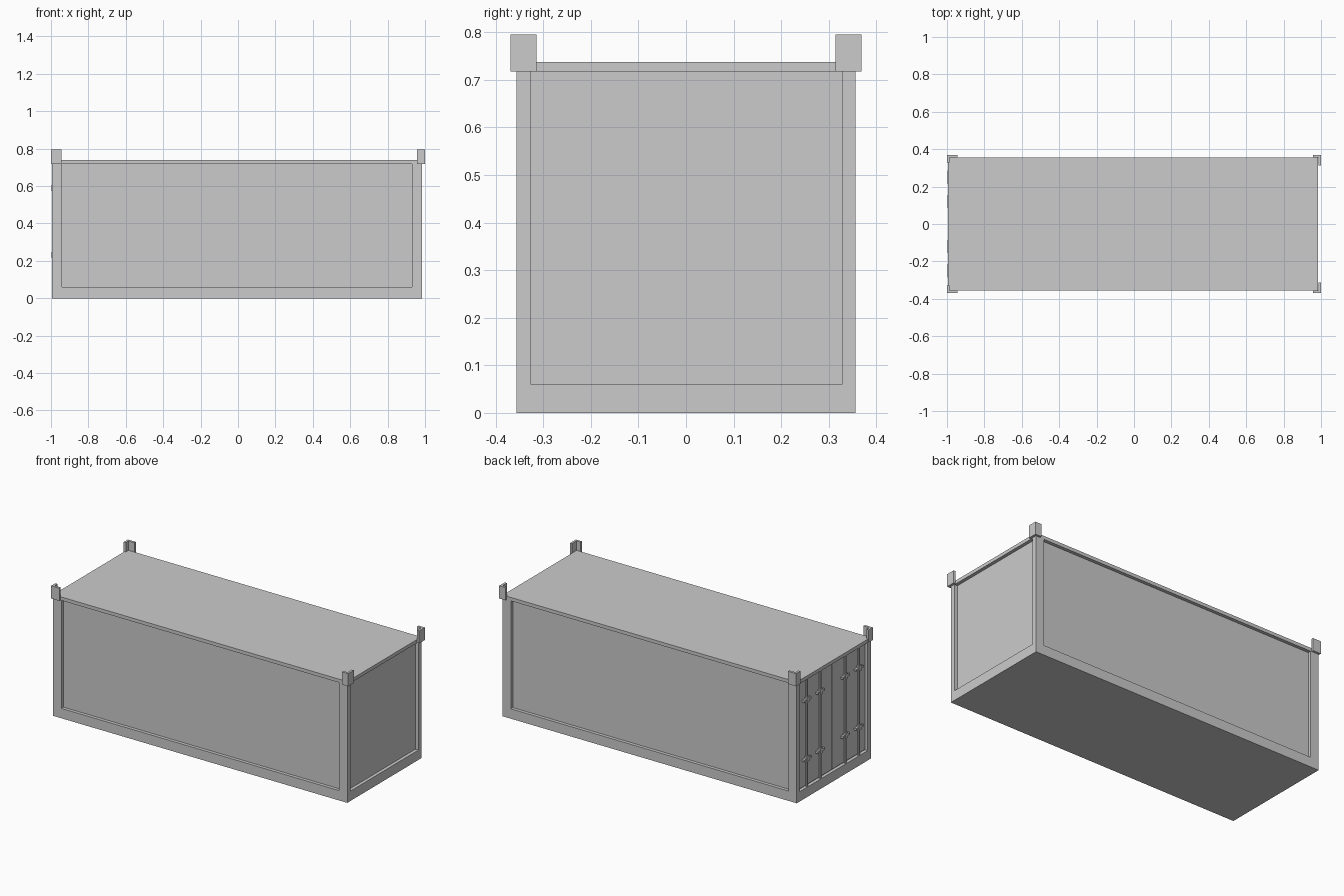
import bpy, bmesh
from mathutils import Vector

if "Cube" in bpy.data.objects:
    bpy.data.objects.remove(bpy.data.objects["Cube"])

X0, X1, Y, H = -0.995, 0.985, 0.356, 0.738
DEPTH = 0.02


def finish(bm, name):
    bmesh.ops.recalc_face_normals(bm, faces=bm.faces)
    me = bpy.data.meshes.new(name)
    bm.to_mesh(me)
    bm.free()
    ob = bpy.data.objects.new(name, me)
    bpy.context.collection.objects.link(ob)
    return ob


def add_box(bm, lo, hi):
    vs = bmesh.ops.create_cube(bm, size=1)["verts"]
    for v in vs:
        v.co = Vector([lo[i] + (v.co[i] + 0.5) * (hi[i] - lo[i]) for i in range(3)])


def box(name, lo, hi):
    bm = bmesh.new()
    add_box(bm, lo, hi)
    return finish(bm, name)


# Container body with a recessed panel on each of the four walls
bm = bmesh.new()
add_box(bm, (X0, -Y, 0), (X1, Y, H))
bm.normal_update()
for f in [f for f in bm.faces if abs(f.normal.z) < 0.5]:
    n = f.normal.copy()
    axis = 1 if abs(n.x) > 0.5 else 0
    lo, hi = (-0.326, 0.328) if axis else (-0.94, 0.93)
    mid = f.calc_center_median()[axis]
    bmesh.ops.inset_individual(bm, faces=[f], thickness=0.02)
    for v in f.verts:
        v.co[axis] = lo if v.co[axis] < mid else hi
        v.co.z = 0.06 if v.co.z < H / 2 else 0.717
    inner = bmesh.ops.extrude_discrete_faces(bm, faces=[f])["faces"][0]
    for v in inner.verts:
        v.co -= n * DEPTH
finish(bm, "container_body")

# L-shaped corner brackets standing above the roof
for sx in (-1, 1):
    for sy in (-1, 1):
        ax, ay = (0.055, 0.040) if sx < 0 else (0.042, 0.055)
        t, ye = 0.014, 0.369
        prof = [(0, 0), (ax, 0), (ax, t), (t, t), (t, ay), (0, ay)]
        bm = bmesh.new()
        f = bm.faces.new([bm.verts.new((sx * (1 - a), sy * (ye - b), 0.718)) for a, b in prof])
        r = bmesh.ops.extrude_face_region(bm, geom=[f])
        for v in r["geom"]:
            if isinstance(v, bmesh.types.BMVert):
                v.co.z = 0.795
        finish(bm, "corner_bracket")

# Door leaves on the left end, separated by a centre gap
back = X0 + DEPTH
box("door_left", (back - 0.006, 0.004, 0.066), (back + 0.004, 0.322, 0.711))
box("door_right", (back - 0.006, -0.320, 0.066), (back + 0.004, -0.004, 0.711))

# Locking rods with guide lugs and short handles
for y in (-0.25, -0.12, 0.12, 0.25):
    bm = bmesh.new()
    bmesh.ops.create_cone(bm, cap_ends=True, segments=8, radius1=0.007,
                          radius2=0.007, depth=0.655)
    bmesh.ops.translate(bm, verts=bm.verts, vec=(back - 0.012, y, 0.3885))
    finish(bm, "locking_rod")
    for z in (0.23, 0.59):
        box("rod_lug", (back - 0.022, y - 0.012, z - 0.016),
            (back - 0.004, y + 0.012, z + 0.016))
        box("rod_handle", (back - 0.021, y - 0.035, z - 0.006),
            (back - 0.005, y + 0.035, z + 0.006))
